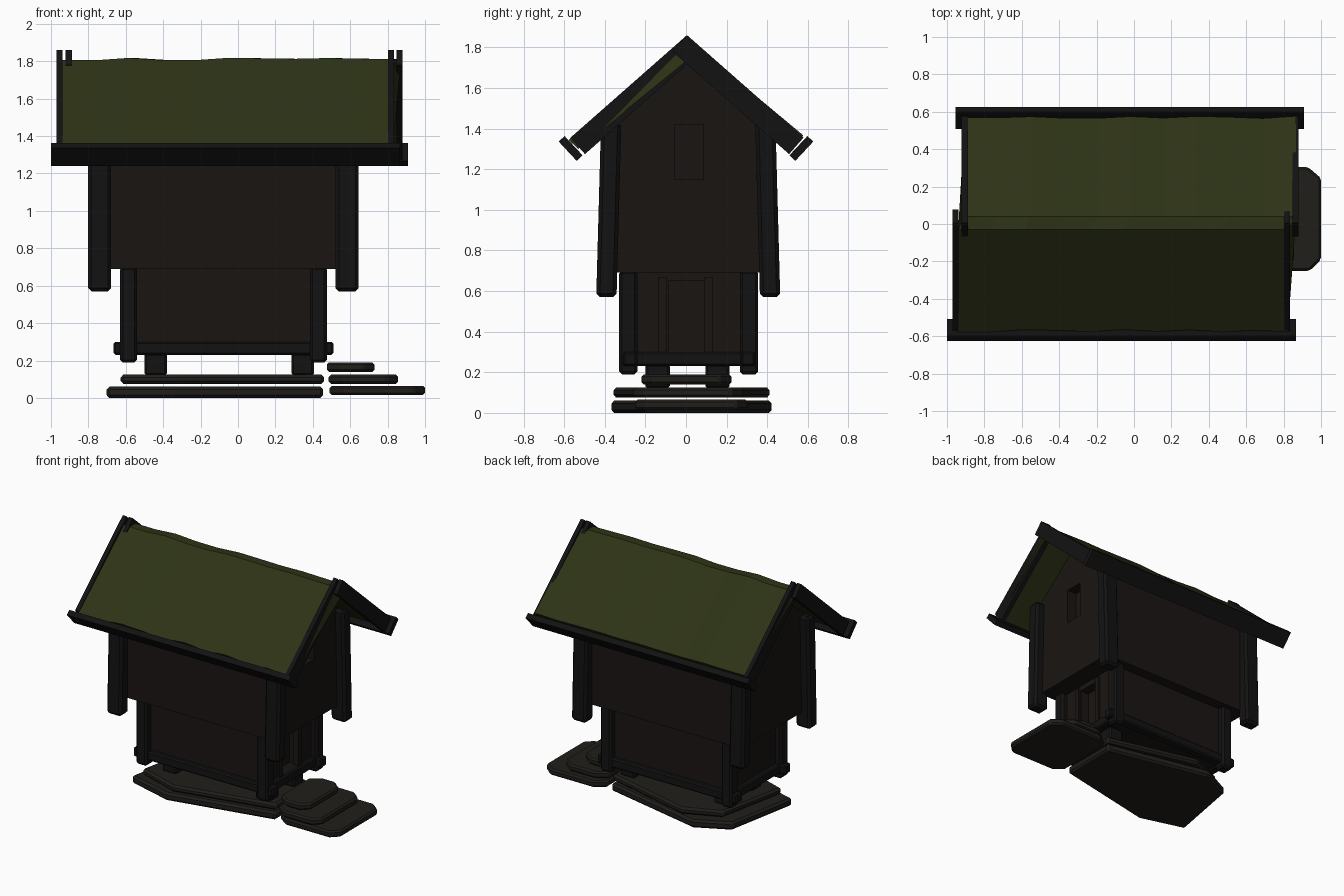
import bpy, bmesh, math, random
from mathutils import Vector, Matrix

if "Cube" in bpy.data.objects:
    bpy.data.objects.remove(bpy.data.objects["Cube"])

random.seed(4)


def material(name, rgb):
    m = bpy.data.materials.new(name)
    m.diffuse_color = (*rgb, 1)
    m.use_nodes = True
    m.node_tree.nodes["Principled BSDF"].inputs["Base Color"].default_value = m.diffuse_color
    return m


TIMBER = material("dark_timber", (0.006, 0.006, 0.0065))
PLANK = material("wall_plank", (0.0095, 0.0072, 0.0062))
STONE = material("stone", (0.014, 0.013, 0.011))
GRASS = material("turf", (0.026, 0.033, 0.008))


def finish(bm, name, mat):
    bmesh.ops.recalc_face_normals(bm, faces=bm.faces)
    me = bpy.data.meshes.new(name)
    bm.to_mesh(me)
    bm.free()
    ob = bpy.data.objects.new(name, me)
    bpy.context.collection.objects.link(ob)
    if mat:
        me.materials.append(mat)
    return ob


def box(name, lo, hi, mat, bevel=0.0, matrix=None):
    bm = bmesh.new()
    bmesh.ops.create_cube(bm, size=1)
    lo, hi = Vector(lo), Vector(hi)
    for v in bm.verts:
        v.co = Vector((v.co[i] * (hi[i] - lo[i]) + (hi[i] + lo[i]) / 2 for i in range(3)))
    if bevel:
        bmesh.ops.bevel(bm, geom=bm.edges[:], offset=bevel, segments=1, affect='EDGES')
    if matrix:
        bm.transform(matrix)
    return finish(bm, name, mat)


def prism(name, pts, vec, mat, bevel=0.0):
    """Closed 3D outline pushed along vec."""
    bm = bmesh.new()
    f = bm.faces.new([bm.verts.new(p) for p in pts])
    r = bmesh.ops.extrude_face_region(bm, geom=[f])
    bmesh.ops.translate(bm, vec=vec, verts=[v for v in r['geom'] if isinstance(v, bmesh.types.BMVert)])
    if bevel:
        bmesh.ops.bevel(bm, geom=bm.edges[:], offset=bevel, segments=1, affect='EDGES')
    return finish(bm, name, mat)


def slab(name, outline, z0, z1, bevel=0.015):
    return prism(name, [(x, y, z0) for x, y in outline], (0, 0, z1 - z0), STONE, bevel)


def cut(ob, name, lo, hi):
    c = box(name, lo, hi, None)
    c.hide_render = True
    c.hide_viewport = False
    c.display_type = 'WIRE'
    m = ob.modifiers.new("opening", 'BOOLEAN')
    m.operation, m.object, m.solver = 'DIFFERENCE', c, 'EXACT'
    bpy.context.view_layer.objects.active = ob
    bpy.ops.object.modifier_apply(modifier=m.name)
    bpy.data.objects.remove(c)


# Foundation stones
slab("base_stone_lower", [(.455, -.2), (.455, .25), (-.35, .425), (-.6, .3), (-.705, -.27), (-.35, -.37)], .0, .06)
slab("base_stone_upper", [(.46, -.2), (.45, .24), (-.25, .415), (-.52, .3), (-.63, -.25), (-.3, -.36)], .075, .125)

# Entrance steps with clipped outer corners
for i, (x0, x1, y0, y1, z0) in enumerate([(.49, 1.0, -.25, .305, .015),
                                          (.485, .855, -.26, .28, .075),
                                          (.475, .73, -.22, .225, .14)]):
    slab(f"step_{i + 1}", [(x0, y0 + .06), (x0 + .08, y0), (x1 - .06, y0), (x1, y0 + .06),
                           (x1, y1 - .06), (x1 - .07, y1), (x0 + .08, y1), (x0, y1 - .06)], z0, z0 + .05, .012)

# Stumps between the stones and the floor
for x in (-.44, .345):
    for y in (-.14, .155):
        box("stump", (x - .06, y - .06, .12), (x + .06, y + .06, .24), TIMBER, .012)

# Lower room with sills, posts and doorway
lower = box("lower_room", (-.585, -.275, .24), (.43, .305, .70), PLANK)
cut(lower, "door_cutter", (.36, -.085, .30), (.6, .105, .65))
for y in (-.275, .305):
    box("long_sill", (-.665, y - .035, .23), (.51, y + .035, .30), TIMBER, .01)
for x in (-.585, .43):
    box("cross_sill", (x - .035, -.30, .23), (x + .035, .33, .30), TIMBER, .01)
    for y in (-.285, .31):
        box("lower_post", (x - .045, y - .045, .19), (x + .045, y + .045, .70), TIMBER, .014)
for y in (-.115, .11):
    box("door_jamb", (.40, y - .02, .29), (.445, y + .02, .67), PLANK)

# Upper room with gables and a window slit
side = [(-.36, .69), (.385, .69), (.385, 1.44), (.01, 1.75), (-.36, 1.45)]
upper = prism("upper_room", [(-.735, y, z) for y, z in side], (1.315, 0, 0), PLANK)
cut(upper, "window_cutter", (.50, -.055, 1.15), (.7, .085, 1.42))

# Corner posts, leaning slightly outward at the foot
for x in (-.74, .583):
    for y, lean in ((-.37, -.022), (.392, .022)):
        sh = Matrix.Identity(4)
        sh[1][2] = -lean / .8
        sh[1][3] = lean / .8 * 1.37
        box("upper_post", (x - .062, y - .05, .57), (x + .062, y + .05, 1.43), TIMBER, .018, sh)

# Turf roof: one cross-section swept along the ridge with small waves
SLOPE = .83
section = [(-.57, 1.35), (-.03, 1.81), (.04, 1.81), (.57, 1.36), (.53, 1.305), (.005, 1.735), (-.53, 1.30)]
bm = bmesh.new()
rings, n = [], 10
for i in range(n + 1):
    t = i / n
    dz = random.uniform(-.007, .009)
    ring = []
    for k, (y, z) in enumerate(section):
        x0, x1 = (-.94, .825) if y < 0 else (-.905, .865)
        w = dz if k in (1, 2) else (random.uniform(-.008, .008) if k in (0, 3) else 0)
        ring.append(bm.verts.new((x0 + (x1 - x0) * t, y + (w if k in (0, 3) else 0), z + w)))
    rings.append(ring)
for a, b in zip(rings, rings[1:]):
    for k in range(len(section)):
        j = (k + 1) % len(section)
        bm.faces.new((a[k], a[j], b[j], b[k]))
bm.faces.new(rings[0])
bm.faces.new(rings[-1])
finish(bm, "turf_roof", GRASS)

# Bargeboards: square-cut boards that overlap at the apex
apex = Vector((0, .005, 1.86))
for s, xs in ((-1, (-.955, .818)), (1, (-.905, .863))):
    down = Vector((0, s * .75, -.66))
    inward = Vector((0, -s * .66, -.75))
    for x in xs:
        o = apex + Vector((x - .0165, 0, 0))
        prism("bargeboard", [o, o + down * .765, o + down * .765 + inward * .108, o + inward * .108],
              (.033, 0, 0), TIMBER)

# Eave boards, square to each slope
for s, x0, x1 in ((-1, -1.0, .865), (1, -.955, .91)):
    up = Vector((0, s * .68, .73))
    out = Vector((0, s * .73, -.68))
    c = Vector((x0, s * .568, 1.302))
    prism("eave_board", [c + up * a + out * b for a, b in ((-.065, -.02), (.065, -.02), (.065, .02), (-.065, .02))],
          (x1 - x0, 0, 0), TIMBER)
